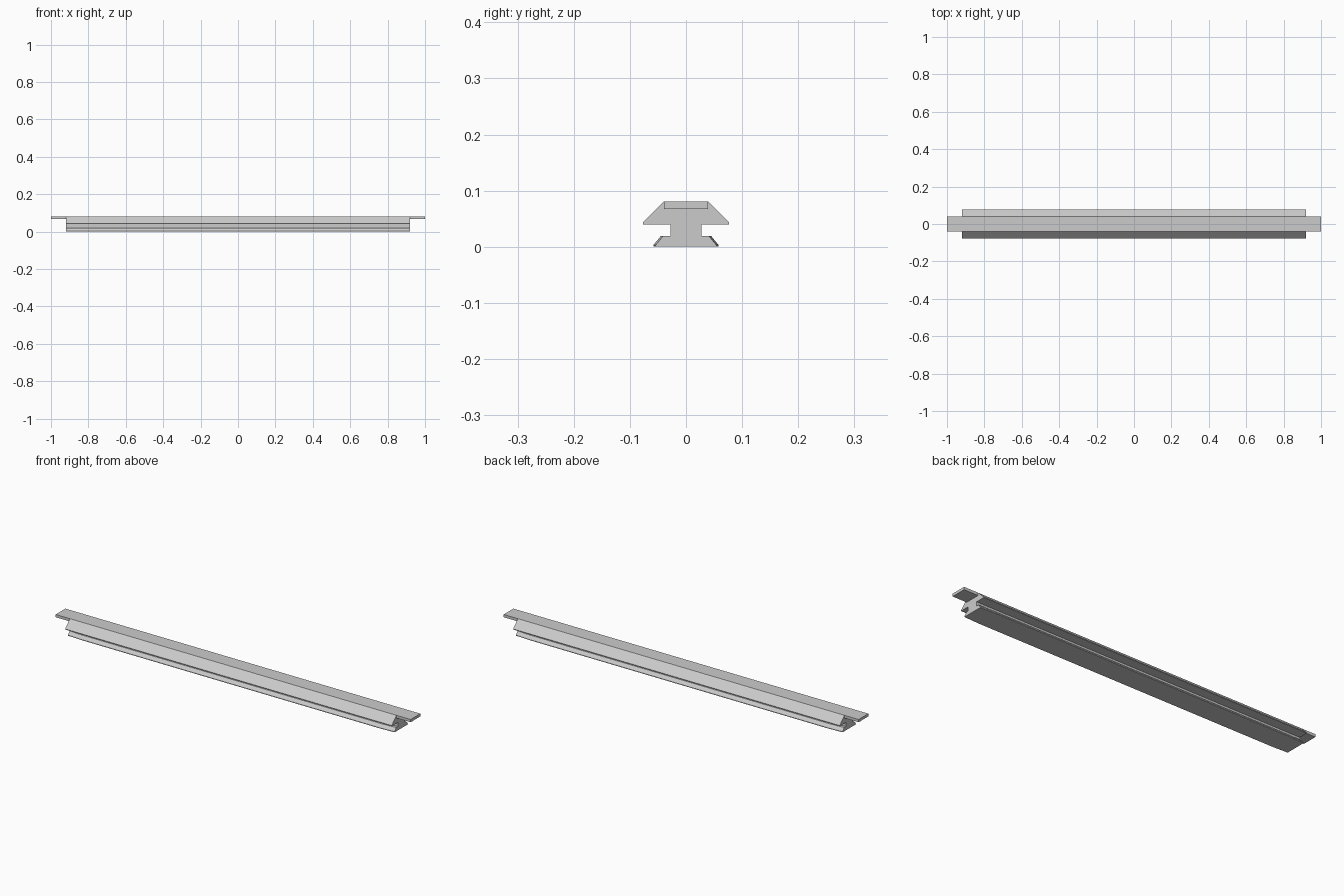
import bpy
import bmesh

cube = bpy.data.objects.get("Cube")
if cube:
    bpy.data.objects.remove(cube, do_unlink=True)

grey = bpy.data.materials.new("light grey")
grey.use_nodes = True
colour = (0.6, 0.6, 0.6, 1)
grey.diffuse_color = colour
grey.node_tree.nodes["Principled BSDF"].inputs["Base Color"].default_value = colour

BODY = 0.92    # half length of the rail body
TAPER = 0.84   # where the foot starts to narrow toward its ends


def half_section(inset):
    """Outline of the +y side, bottom to top; inset narrows the foot."""
    return [(0.058 - inset, 0), (0.058 - inset, 0.003), (0.045 - inset, 0.019),
            (0.028, 0.019), (0.028, 0.04), (0.077, 0.04),
            (0.077, 0.043), (0.039, 0.081)]


def loft(name, sections):
    """Skin mirrored half outlines placed along x and cap both ends."""
    bm = bmesh.new()
    rings = []
    for x, half in sections:
        outline = half + [(-y, z) for y, z in reversed(half)]
        rings.append([bm.verts.new((x, y, z)) for y, z in outline])
    for a, b in zip(rings, rings[1:]):
        for i in range(len(a)):
            j = (i + 1) % len(a)
            bm.faces.new((a[i], a[j], b[j], b[i]))
    bm.faces.new(rings[0])
    bm.faces.new(rings[-1])
    bmesh.ops.recalc_face_normals(bm, faces=bm.faces)
    mesh = bpy.data.meshes.new(name)
    bm.to_mesh(mesh)
    bm.free()
    mesh.materials.append(grey)
    obj = bpy.data.objects.new(name, mesh)
    bpy.context.collection.objects.link(obj)
    return obj


# Rail body: wide bevelled head, narrow web and dovetail foot with lead-in ends
loft("rail_body", [(-BODY, half_section(0.004)), (-TAPER, half_section(0)),
                   (TAPER, half_section(0)), (BODY, half_section(0.004))])

# Flat tongues projecting from both ends, flush with the top
tongue = [(0.039, 0.067), (0.039, 0.081)]
for side, name in ((1, "left_tongue"), (-1, "right_tongue")):
    loft(name, [(side * BODY, tongue), (side, tongue)])
